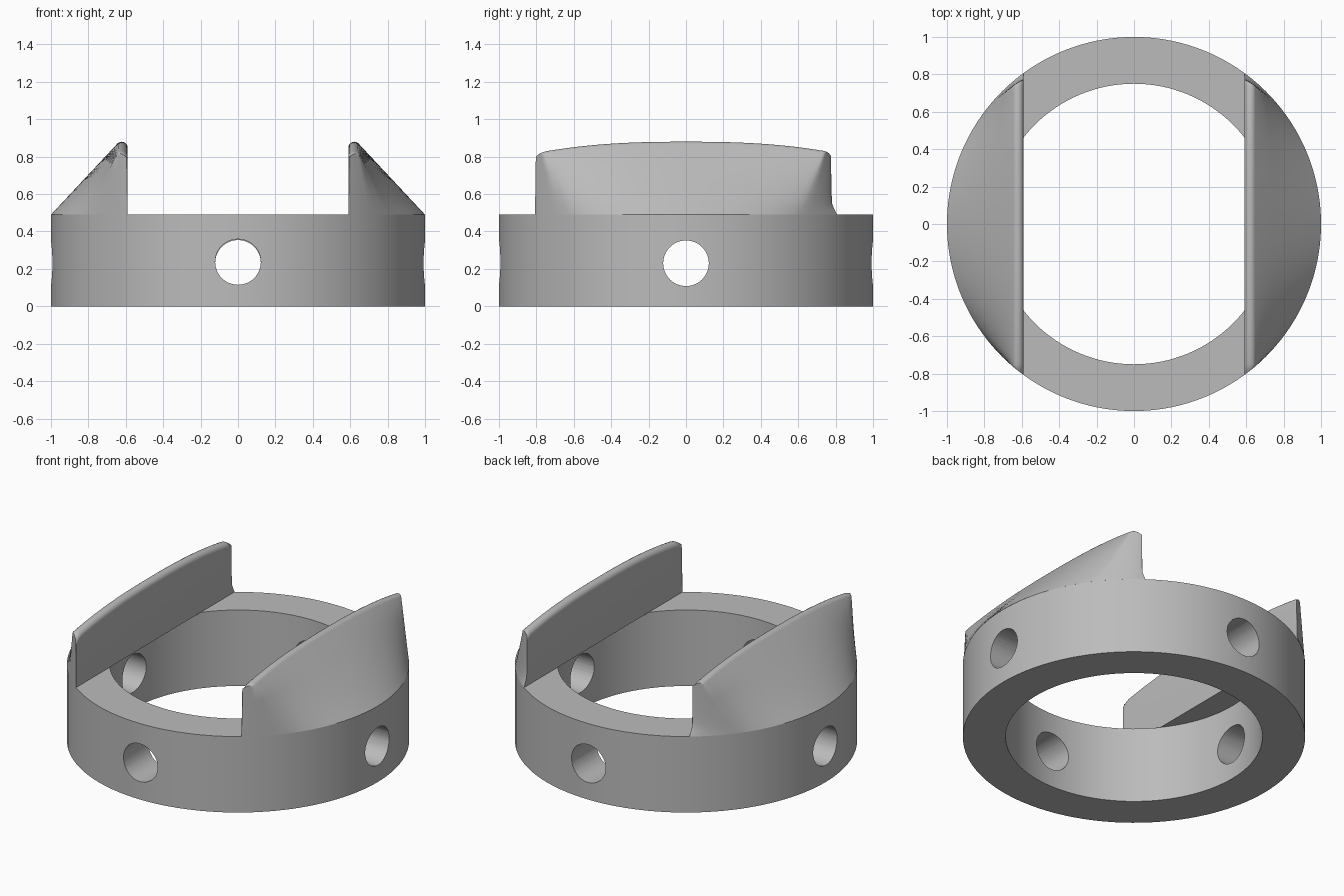
import bpy, bmesh, math

cube = bpy.data.objects.get("Cube")
if cube:
    bpy.data.objects.remove(cube, do_unlink=True)

TOP = 0.49       # height of the ring
INNER = 0.59     # x of the flat jaw faces

grey = bpy.data.materials.new("plain grey")
grey.use_nodes = True
grey.diffuse_color = (0.5, 0.5, 0.5, 1)
grey.node_tree.nodes["Principled BSDF"].inputs["Base Color"].default_value = (0.5, 0.5, 0.5, 1)


def finish(bm, name, angle):
    """Turn a bmesh into a grey, smooth shaded object."""
    bmesh.ops.remove_doubles(bm, verts=bm.verts, dist=0.0005)
    bmesh.ops.recalc_face_normals(bm, faces=bm.faces)
    mesh = bpy.data.meshes.new(name)
    bm.to_mesh(mesh)
    bm.free()
    mesh.materials.append(grey)
    obj = bpy.data.objects.new(name, mesh)
    bpy.context.collection.objects.link(obj)
    shade(obj, angle)
    return obj


def shade(obj, angle):
    bpy.ops.object.select_all(action='DESELECT')
    obj.select_set(True)
    bpy.context.view_layer.objects.active = obj
    bpy.ops.object.shade_smooth_by_angle(angle=math.radians(angle))


def make_ring():
    """Spin a rectangular section around the z axis."""
    bm = bmesh.new()
    n = 128
    section = [(0.75, 0), (1, 0), (1, TOP), (0.75, TOP)]
    loops = []
    for i in range(n):
        a = math.tau * i / n
        loops.append([bm.verts.new((r * math.cos(a), r * math.sin(a), z)) for r, z in section])
    for i in range(n):
        p, q = loops[i], loops[(i + 1) % n]
        for k in range(4):
            m = (k + 1) % 4
            bm.faces.new((p[k], q[k], q[m], p[m]))
    return finish(bm, "ring", 30)


def drill(ring, angle, z):
    """Cut one radial screw hole."""
    bpy.ops.mesh.primitive_cylinder_add(
        vertices=48, radius=0.122, depth=0.7,
        location=(0.9 * math.cos(angle), 0.9 * math.sin(angle), z),
        rotation=(0, math.pi / 2, angle))
    cutter = bpy.context.object
    cutter.name = "hole_cutter"
    cutter.data.materials.append(grey)
    mod = ring.modifiers.new("hole", 'BOOLEAN')
    mod.operation, mod.solver, mod.object = 'DIFFERENCE', 'EXACT', cutter
    bpy.context.view_layer.objects.active = ring
    bpy.ops.object.modifier_apply(modifier=mod.name)
    bpy.data.objects.remove(cutter, do_unlink=True)


def jaw_column(a):
    """One cross-section of a jaw, from the outer rim over the ridge to the inner face."""
    ax, ay = math.cos(a), math.sin(a)
    s = 1 if ay >= 0 else -1
    end = max(0, (abs(ay) - 0.6) / 0.207)
    reach = 0.775 if s > 0 else 0.803
    y = ay * 1.22 if end == 0 else s * (0.732 + (reach - 0.732) * end)
    crest = 0.88 - 0.055 * (abs(y) / 0.77) ** 2.5 - 0.02 * end ** 3
    limit = math.sqrt(1 - y * y) if s < 0 else 0.66 - 0.07 * end

    # rounded ridge, pinched inward near the ends
    ridge = []
    for k in range(9):
        t = math.pi * (0.2 + 0.8 * k / 8)
        x = min(0.622 + 0.032 * math.cos(t), max(limit, INNER))
        ridge.append((x, y, crest - 0.032 + 0.032 * math.sin(t)))

    # sloping outer side, with a concave foot at the back end
    outer = [(ax, ay, TOP)]
    x1, y1, z1 = ridge[0]
    for f in (0.1, 0.2, 0.4, 0.7):
        g = f + (1 - f) * min(1, f * 4) * end ** 2 if s > 0 else f
        outer.append((ax + (x1 - ax) * g, ay + (y1 - ay) * g, TOP + (z1 - TOP) * f))

    foot = y * 0.807 / reach
    inner = [(INNER, y, TOP + 0.07), (INNER, (y + foot) / 2, TOP + 0.02), (INNER, foot, TOP)]
    return outer + ridge + inner


def make_jaw(name, side):
    bm = bmesh.new()
    n = 64
    span = math.acos(INNER)
    cols = []
    for i in range(n + 1):
        points = jaw_column(span * (2 * i / n - 1))
        cols.append([bm.verts.new((side * x, y, z)) for x, y, z in points])
    for p, q in zip(cols, cols[1:]):
        for k in range(len(p)):
            m = (k + 1) % len(p)      # the last strip closes the underside
            bm.faces.new((p[k], q[k], q[m], p[m]))
    bm.faces.new(cols[0])
    bm.faces.new(cols[-1])
    return finish(bm, name, 40)


ring = make_ring()
for angle, z in ((0, 0.23), (math.pi, 0.23), (-math.pi / 2, 0.237), (math.pi / 2, 0.232)):
    drill(ring, angle, z)
shade(ring, 30)

make_jaw("left_jaw", 1)
make_jaw("right_jaw", -1)
